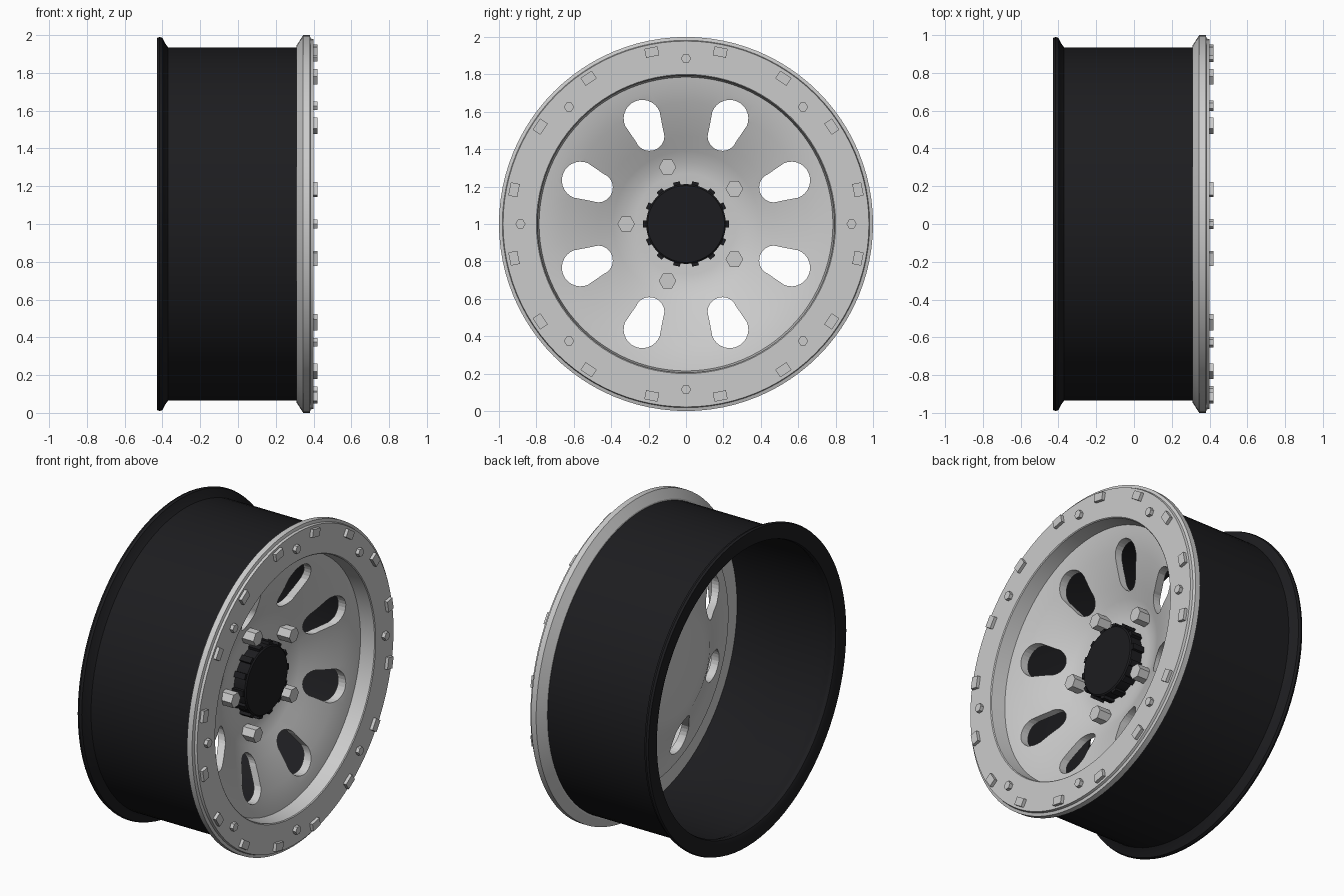
import bpy, bmesh
from math import cos, sin, pi, radians

if "Cube" in bpy.data.objects:
    bpy.data.objects.remove(bpy.data.objects["Cube"])

CZ = 1.0      # axle height; the axle runs along x
SEG = 96


def finish(name, bm, mat=None, smooth=True):
    bmesh.ops.remove_doubles(bm, verts=bm.verts, dist=1e-5)
    bmesh.ops.recalc_face_normals(bm, faces=bm.faces)
    me = bpy.data.meshes.new(name)
    bm.to_mesh(me)
    bm.free()
    ob = bpy.data.objects.new(name, me)
    bpy.context.collection.objects.link(ob)
    if mat:
        me.materials.append(mat)
    if smooth:
        smooth_object(ob)
    return ob


def activate(ob):
    bpy.ops.object.select_all(action='DESELECT')
    ob.select_set(True)
    bpy.context.view_layer.objects.active = ob


def smooth_object(ob):
    activate(ob)
    bpy.ops.object.shade_smooth_by_angle(angle=radians(28))


def lathe(name, profile, mat=None, closed=True):
    """Revolve (x, radius) points around the axle."""
    bm = bmesh.new()
    rings = [[bm.verts.new((x, r * cos(2 * pi * i / SEG), CZ + r * sin(2 * pi * i / SEG)))
              for x, r in profile] for i in range(SEG)]
    n = len(profile)
    for i in range(SEG):
        a, b = rings[i], rings[(i + 1) % SEG]
        for j in range(n if closed else n - 1):
            k = (j + 1) % n
            bm.faces.new((a[j], a[k], b[k], b[j]))
    bmesh.ops.dissolve_degenerate(bm, dist=1e-6, edges=bm.edges)
    return finish(name, bm, mat)


def prism(bm, outline, x0, x1):
    """Extrude a (y, z) outline along the axle."""
    lo = [bm.verts.new((x0, y, CZ + z)) for y, z in outline]
    hi = [bm.verts.new((x1, y, CZ + z)) for y, z in outline]
    n = len(outline)
    bm.faces.new(lo)
    bm.faces.new(hi)
    for i in range(n):
        j = (i + 1) % n
        bm.faces.new((lo[i], lo[j], hi[j], hi[i]))


def turn(pts, a):
    return [(y * cos(a) - z * sin(a), y * sin(a) + z * cos(a)) for y, z in pts]


def hexagon(r, dist, a, spin=0.0):
    cy, cz = dist * cos(a), dist * sin(a)
    return [(cy + r * cos(spin + k * pi / 3), cz + r * sin(spin + k * pi / 3)) for k in range(6)]


black = bpy.data.materials.new("black")
black.diffuse_color = (0.012, 0.012, 0.014, 1)
black.use_nodes = True
black.node_tree.nodes["Principled BSDF"].inputs["Base Color"].default_value = black.diffuse_color

# Barrel with flared rear lip
lathe("barrel", [(0.33, 0.935), (-0.37, 0.935), (-0.385, 0.955), (-0.40, 0.985), (-0.415, 0.99),
                 (-0.428, 0.985), (-0.428, 0.91), (-0.42, 0.89), (-0.40, 0.885), (-0.37, 0.895),
                 (-0.33, 0.915), (0.33, 0.915)], black)

# Outer front ring
lathe("front_ring", [(0.31, 0.915), (0.31, 0.945), (0.345, 1.0), (0.38, 1.0), (0.385, 0.982),
                     (0.40, 0.978), (0.40, 0.80), (0.395, 0.795), (0.30, 0.785), (0.285, 0.80),
                     (0.285, 0.915)])

# Dished centre disc
disc = lathe("centre_disc", [(0.12, 0.0), (0.12, 0.27), (0.128, 0.33), (0.155, 0.39), (0.195, 0.47),
                             (0.235, 0.56), (0.27, 0.65), (0.295, 0.73), (0.305, 0.79), (0.29, 0.80),
                             (0.25, 0.78), (0.225, 0.66), (0.185, 0.56), (0.145, 0.47),
                             (0.10, 0.38), (0.07, 0.29), (0.07, 0.0)], closed=False)

# Eight rounded, slightly tapered windows
bm = bmesh.new()
N = 14
window = [(0.61 + 0.10 * cos(-pi / 2 + pi * i / N), 0.10 * sin(-pi / 2 + pi * i / N)) for i in range(N + 1)]
window += [(0.505 + 0.075 * cos(pi / 2 + pi * i / N), 0.078 * sin(pi / 2 + pi * i / N)) for i in range(N + 1)]
for k in range(8):
    prism(bm, turn(window, radians(22.5 + 45 * k)), -0.1, 0.5)
cutter = finish("window_cutter", bm, smooth=False)
cutter.hide_render = True
mod = disc.modifiers.new("windows", 'BOOLEAN')
mod.operation = 'DIFFERENCE'
mod.solver = 'EXACT'
mod.object = cutter
activate(disc)
bpy.ops.object.modifier_move_to_index(modifier=mod.name, index=0)
bpy.ops.object.modifier_apply(modifier=mod.name)
bpy.data.objects.remove(cutter)
smooth_object(disc)

# Toothed hub cap
lathe("hub_cap", [(0.09, 0.0), (0.09, 0.213), (0.195, 0.213), (0.202, 0.205), (0.202, 0.0)],
      black, closed=False)
bm = bmesh.new()
for k in range(14):
    tooth = [(0.20, -0.018), (0.23, -0.018), (0.23, 0.018), (0.20, 0.018)]
    prism(bm, turn(tooth, 2 * pi * k / 14), 0.10, 0.195)
finish("hub_cap_teeth", bm, black, smooth=False)

# Five lug nuts
bm = bmesh.new()
for k in range(5):
    prism(bm, hexagon(0.047, 0.32, pi + 2 * pi * k / 5), 0.10, 0.21)
finish("lug_nuts", bm, smooth=False)

# Eight ring bolts
bm = bmesh.new()
for k in range(8):
    prism(bm, hexagon(0.027, 0.885, k * pi / 4), 0.39, 0.422)
finish("ring_bolts", bm, smooth=False)

# Sixteen raised blocks on the ring
bm = bmesh.new()
for k in range(16):
    block = [(0.913, -0.036), (0.962, -0.036), (0.962, 0.036), (0.913, 0.036)]
    prism(bm, turn(block, radians(11.25 + 22.5 * k)), 0.385, 0.42)
finish("ring_blocks", bm, smooth=False)
